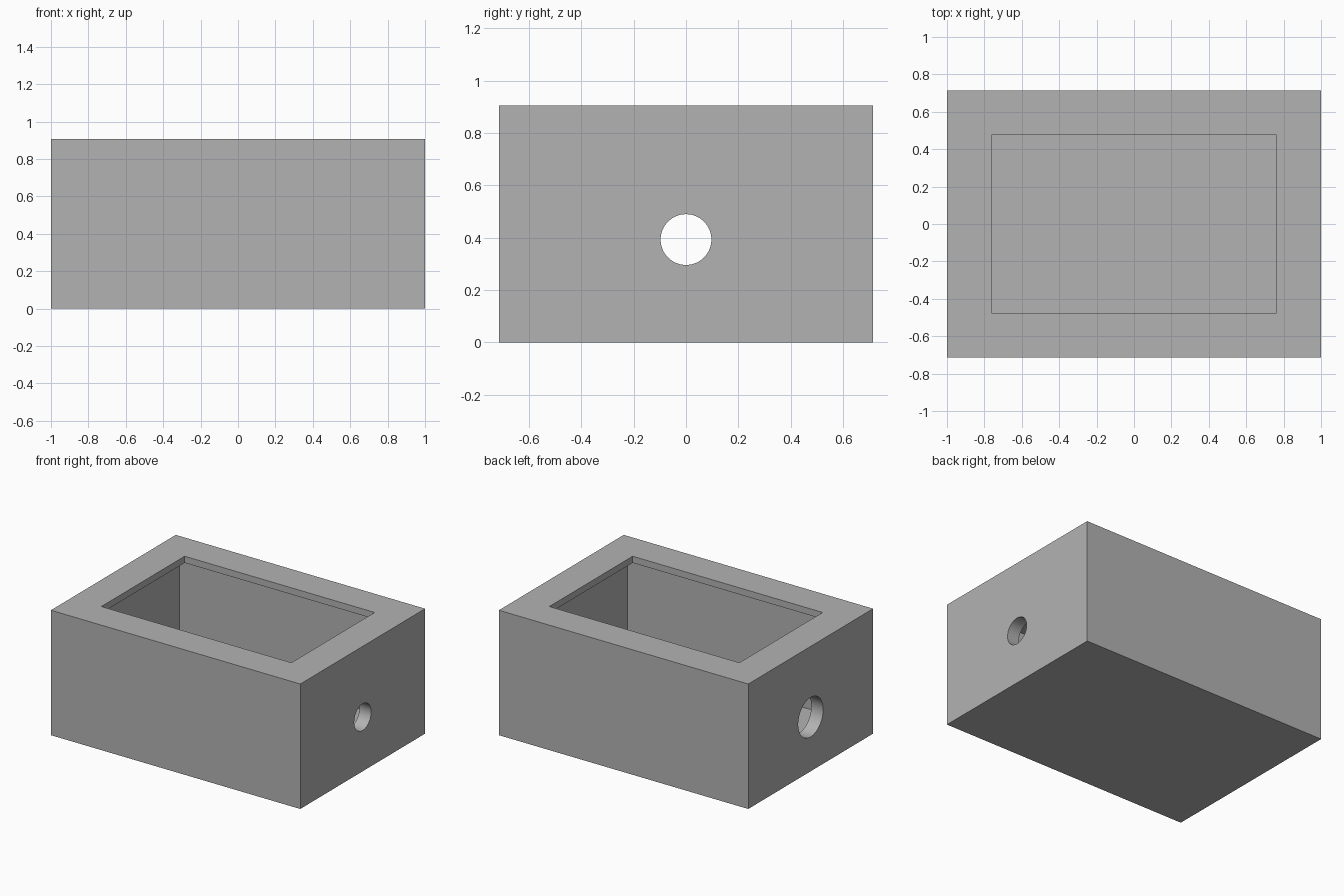
import bpy
import math

default = bpy.data.objects.get("Cube")
if default:
    bpy.data.objects.remove(default, do_unlink=True)

# Overall proportions
LENGTH, DEPTH, HEIGHT = 2.0, 1.43, 0.906
WALL, RIM_WIDTH, RIM_THICK = 0.095, 0.238, 0.048
BODY_TOP = HEIGHT - RIM_THICK
HOLE_Z = 0.393

grey = bpy.data.materials.new("plain grey")
grey.use_nodes = True
colour = (0.45, 0.45, 0.45, 1.0)
grey.diffuse_color = colour
grey.node_tree.nodes["Principled BSDF"].inputs["Base Color"].default_value = colour


def box(name, inset, bottom, top):
    """Box centred on the z axis, inset from the outer footprint."""
    bpy.ops.mesh.primitive_cube_add(size=1, location=(0, 0, (bottom + top) / 2))
    obj = bpy.context.object
    obj.name = name
    obj.scale = (LENGTH - 2 * inset, DEPTH - 2 * inset, top - bottom)
    bpy.ops.object.transform_apply(location=True, rotation=False, scale=True)
    obj.data.materials.append(grey)
    return obj


def bore(name, side, radius):
    """Cylinder through one end wall."""
    bpy.ops.mesh.primitive_cylinder_add(
        vertices=64, radius=radius, depth=WALL * 2,
        location=(side * (LENGTH - WALL) / 2, 0, HOLE_Z),
        rotation=(0, math.pi / 2, 0))
    obj = bpy.context.object
    obj.name = name
    obj.data.materials.append(grey)
    return obj


def cut(target, cutter):
    """Subtract the cutter and discard it."""
    mod = target.modifiers.new("cut", 'BOOLEAN')
    mod.operation = 'DIFFERENCE'
    mod.solver = 'EXACT'
    mod.object = cutter
    bpy.context.view_layer.objects.active = target
    bpy.ops.object.modifier_apply(modifier=mod.name)
    bpy.data.objects.remove(cutter, do_unlink=True)


# Solid enclosure, hollowed in two steps to leave an overhanging rim
enclosure = box("enclosure", 0, 0, HEIGHT)
cut(enclosure, box("cavity_cutter", WALL, WALL, BODY_TOP))
cut(enclosure, box("opening_cutter", RIM_WIDTH, HEIGHT / 2, HEIGHT + WALL))

# Small hole in one end, larger hole in the other
cut(enclosure, bore("small_hole_cutter", 1, 0.097))
cut(enclosure, bore("large_hole_cutter", -1, 0.143))

# Smooth bores with crisp edges
bpy.ops.object.select_all(action='DESELECT')
enclosure.select_set(True)
bpy.context.view_layer.objects.active = enclosure
bpy.ops.object.shade_smooth_by_angle(angle=math.radians(30))
